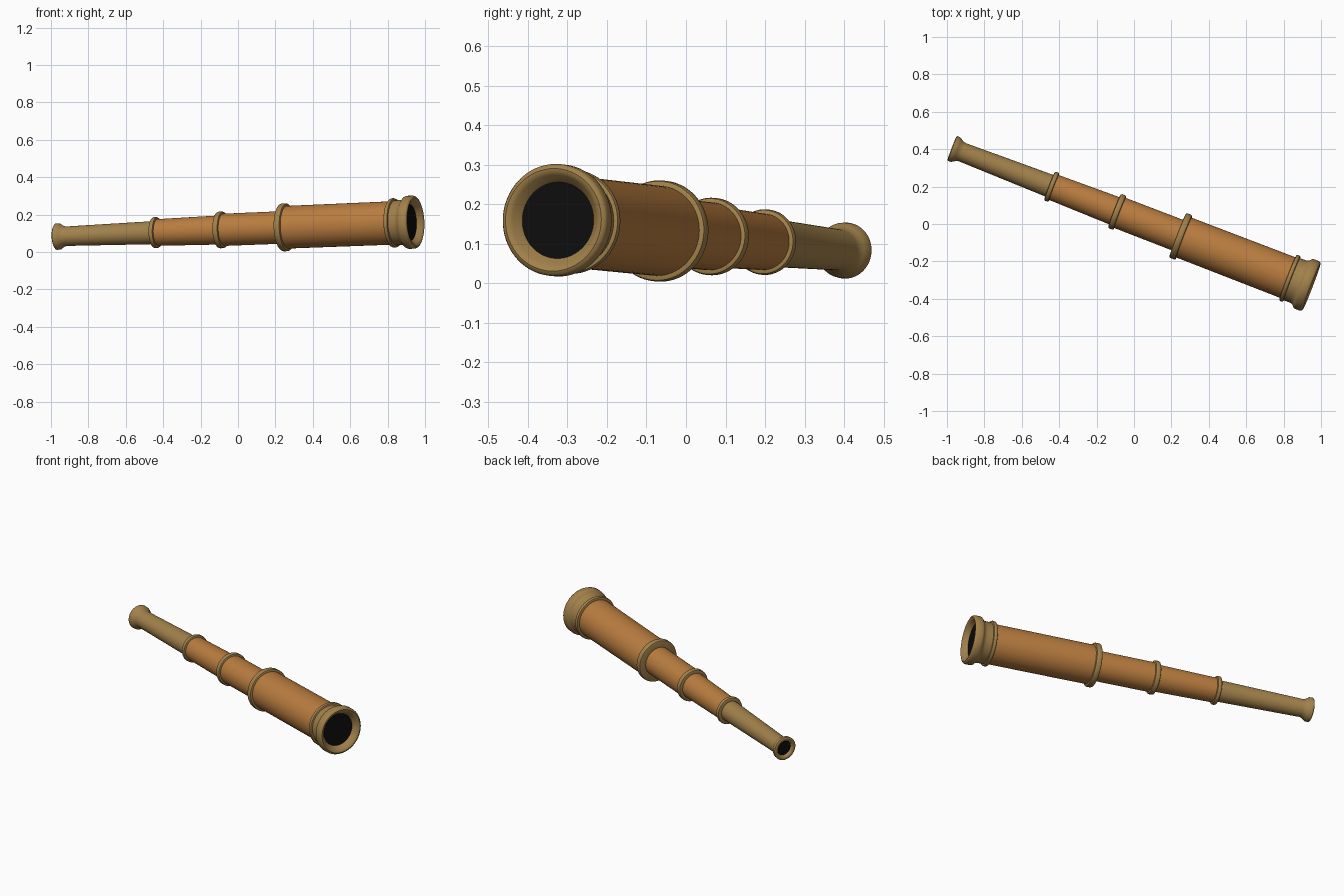
import bpy, bmesh, math
from mathutils import Vector, Matrix

if "Cube" in bpy.data.objects:
    bpy.data.objects.remove(bpy.data.objects["Cube"])

START = Vector((-0.973, 0.405, 0.082))   # centre of the eyepiece end
END = Vector((0.948, -0.335, 0.16))      # centre of the objective end
AIM = (END - START).to_track_quat('Z', 'Y').to_matrix().to_4x4()
PLACE = Matrix.Translation(START) @ AIM
SEGMENTS = 64


def material(name, color):
    m = bpy.data.materials.new(name)
    m.diffuse_color = (*color, 1)
    m.use_nodes = True
    m.node_tree.nodes["Principled BSDF"].inputs["Base Color"].default_value = m.diffuse_color
    return m


brass = material("brass", (0.36, 0.22, 0.07))
wood = material("wood", (0.49, 0.205, 0.05))
black = material("black", (0.004, 0.004, 0.004))


def lathe(name, profile, mat, closed=False):
    """Spin (distance, radius) points about the telescope's axis."""
    bm = bmesh.new()
    pts = [bm.verts.new((r, 0, t)) for t, r in profile]
    pairs = list(zip(pts, pts[1:])) + ([(pts[-1], pts[0])] if closed else [])
    edges = [bm.edges.new(p) for p in pairs]
    bmesh.ops.spin(bm, geom=pts + edges, cent=(0, 0, 0), axis=(0, 0, 1),
                   angle=math.tau, steps=SEGMENTS, use_merge=False)
    bmesh.ops.remove_doubles(bm, verts=bm.verts, dist=1e-5)
    bmesh.ops.recalc_face_normals(bm, faces=bm.faces)
    bm.transform(PLACE)
    mesh = bpy.data.meshes.new(name)
    bm.to_mesh(mesh)
    bm.free()
    mesh.materials.append(mat)
    ob = bpy.data.objects.new(name, mesh)
    bpy.context.collection.objects.link(ob)
    bpy.context.view_layer.objects.active = ob
    ob.select_set(True)
    bpy.ops.object.shade_smooth_by_angle(angle=math.radians(40))
    ob.select_set(False)
    return ob


def ring(name, t, r, inner, width=0.032, bevel=0.008):
    """Collar with rounded outer edges."""
    a, b = t - width / 2, t + width / 2
    k = bevel * 0.3
    lathe(name, [(a, inner), (a, r - bevel), (a + k, r - k), (a + bevel, r),
                 (b - bevel, r), (b - k, r - k), (b, r - bevel), (b, inner)],
          brass, closed=True)


# eyepiece: flared mouth running into a tapered draw tube
lathe("eyepiece_tube", [(0.02, 0.042), (0.006, 0.048), (0, 0.056), (0, 0.066), (0.004, 0.071),
                        (0.022, 0.070), (0.034, 0.062), (0.046, 0.055),
                        (0.06, 0.052), (0.58, 0.062)], brass)
lathe("eyepiece_glass", [(0.015, 0), (0.015, 0.046)], black)

# wooden draw tubes and main barrel
lathe("rear_draw_tube", [(0.57, 0.071), (0.95, 0.078)], wood)
lathe("front_draw_tube", [(0.94, 0.086), (1.32, 0.087)], wood)
lathe("main_barrel", [(1.31, 0.114), (1.94, 0.116)], wood)

# collars at each joint
ring("rear_collar", 0.572, 0.083, 0.055, 0.026)
ring("middle_collar", 0.947, 0.098, 0.072)
ring("front_collar", 1.312, 0.128, 0.08, 0.036)
ring("barrel_bead", 1.937, 0.132, 0.108, 0.024)

# objective: neck, flared rim and recessed glass
lathe("objective_rim", [(1.93, 0.12), (1.985, 0.121), (1.999, 0.125), (2.006, 0.132),
                        (2.012, 0.139), (2.02, 0.142), (2.05, 0.142), (2.058, 0.138),
                        (2.062, 0.13), (2.06, 0.122), (2.053, 0.114), (2.043, 0.107),
                        (2.036, 0.1), (2.025, 0.094)], brass)
lathe("objective_glass", [(2.03, 0), (2.03, 0.097)], black)
